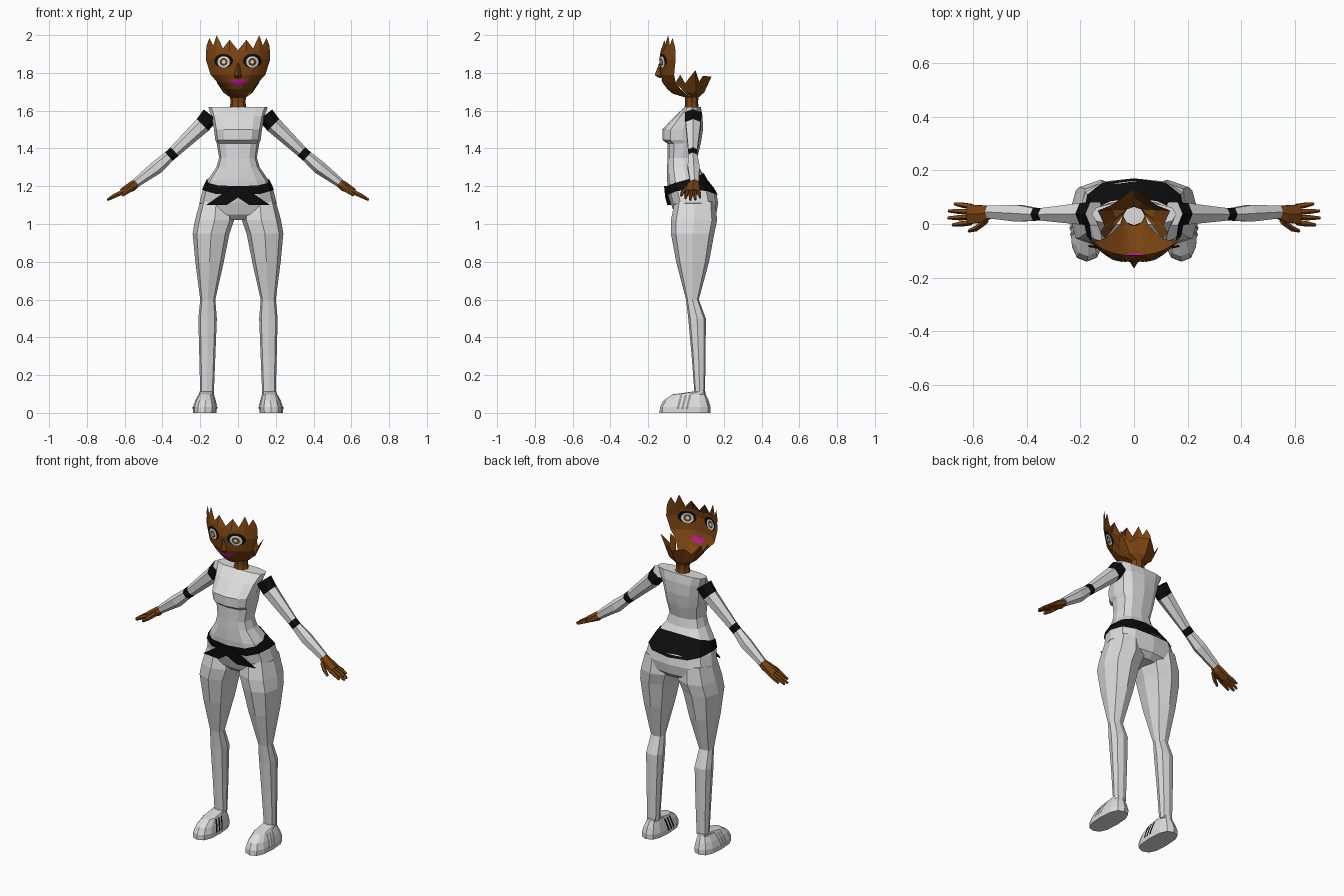
import bpy, bmesh, math
from mathutils import Vector
from mathutils.bvhtree import BVHTree

if "Cube" in bpy.data.objects:
    bpy.data.objects.remove(bpy.data.objects["Cube"])


def material(name, r, g, b):
    m = bpy.data.materials.new(name)
    m.diffuse_color = (r, g, b, 1)
    m.use_nodes = True
    m.node_tree.nodes["Principled BSDF"].inputs["Base Color"].default_value = m.diffuse_color
    return m


WHITE = material("white_suit", .72, .72, .72)
BLACK = material("black_trim", .004, .004, .004)
SKIN = material("brown_skin", .2, .058, .006)
LIP = material("magenta_lips", .55, .012, .3)
IRIS = material("dark_brown_iris", .1, .05, .02)
EYE = material("eye_white", .85, .83, .78)
GREY = material("grey_stripe", .3, .3, .3)


def loft(name, rings, mats, band=None, closed=True, caps=(False, False), mirror=False):
    """Skin a list of rings; band gives the material slot of each band."""
    bm = bmesh.new()
    vs = [[bm.verts.new(p) for p in r] for r in rings]
    n = len(vs[0])
    for i in range(len(vs) - 1):
        for j in range(n if closed else n - 1):
            k = (j + 1) % n
            f = bm.faces.new((vs[i][j], vs[i][k], vs[i + 1][k], vs[i + 1][j]))
            f.material_index = band[i] if band else 0
    for use, ring in zip(caps, (vs[0], vs[-1])):
        if use:
            bm.faces.new(ring)
    bmesh.ops.recalc_face_normals(bm, faces=bm.faces)
    tree = BVHTree.FromBMesh(bm)
    me = bpy.data.meshes.new(name)
    bm.to_mesh(me)
    bm.free()
    for m in mats:
        me.materials.append(m)
    ob = bpy.data.objects.new(name, me)
    bpy.context.collection.objects.link(ob)
    if mirror:
        ob.modifiers.new("mirror", 'MIRROR').use_mirror_merge = False
    return tree


def power(v, p):
    return math.copysign(abs(v) ** p, v)


def section(x0, x1, y0, y1, z, n=12, p=.75):
    """Rounded-box cross-section in the xy plane."""
    pts = []
    for i in range(n):
        a = 2 * math.pi * i / n
        pts.append(((x0 + x1) / 2 + (x1 - x0) / 2 * power(math.cos(a), p),
                    (y0 + y1) / 2 + (y1 - y0) / 2 * power(math.sin(a), p), z))
    return pts


def limb(name, path, mats, band=None, sides=6):
    """Tapered tube along (x, y, z, half width in y, half thickness)."""
    rings = []
    for i, (x, y, z, ry, rn) in enumerate(path):
        a, b = path[max(i - 1, 0)], path[min(i + 1, len(path) - 1)]
        d = Vector((b[0] - a[0], 0, b[2] - a[2])).normalized()
        nrm = Vector((-d.z, 0, d.x))
        rings.append([Vector((x, y + ry * math.cos(t), z)) + nrm * rn * math.sin(t)
                      for t in (2 * math.pi * (k + .5) / sides for k in range(sides))])
    loft(name, rings, mats, band, caps=(True, True), mirror=True)


# Torso: z, half width, front y, back y
TORSO = [(1.02, .10, -.03, .13), (1.05, .17, -.06, .16), (1.11, .205, -.08, .17),
         (1.17, .19, -.095, .16), (1.23, .163, -.10, .11), (1.30, .115, -.10, .07),
         (1.35, .10, -.098, .06), (1.425, .112, -.098, .078), (1.445, .12, -.125, .082),
         (1.50, .127, -.125, .09), (1.57, .14, -.06, .088), (1.62, .158, -.005, .078)]
loft("torso", [section(-w, w, f, b, z) for z, w, f, b in TORSO], [WHITE], caps=(True, True))


# Belt: follows the torso, higher at the back
def torso_point(i, z, grow):
    for lo, hi in zip(TORSO, TORSO[1:]):
        if lo[0] <= z <= hi[0]:
            t = (z - lo[0]) / (hi[0] - lo[0])
            w, f, b = (lo[k] + t * (hi[k] - lo[k]) for k in (1, 2, 3))
            return section(-w - grow, w + grow, f - grow, b + grow, z)[i]


belt = []
for row in range(4):
    ring = []
    for i in range(12):
        a = math.pi * i / 6
        top = 1.235 + .035 * math.sin(a)
        low = 1.152 + .03 * math.cos(a) ** 2
        ring.append(torso_point(i, low + (top - low) * row / 3, .006))
    belt.append(ring)
loft("belt", belt, [BLACK])

# Belt tails: thin plates crossing at the front
tail = [(0, 1.2), (.03, 1.2), (.085, 1.158), (.17, 1.10), (.06, 1.10), (0, 1.14)]
loft("belt_tail", [[(x, -.112 + .1 * (1.2 - z) + .12 * x + d, z) for x, z in tail]
                   for d in (-.004, .004)], [BLACK], caps=(True, True), mirror=True)

# Legs: z, inner x, outer x, front y, back y
LEG = [(1.12, .03, .2, -.06, .155), (1.02, .02, .228, -.08, .165), (.95, .045, .24, -.08, .15),
       (.8, .075, .226, -.052, .122), (.6, .12, .2, 0, .068), (.5, .112, .21, .012, .105),
       (.3, .12, .205, .03, .104), (.1, .128, .2, .045, .1)]
loft("leg", [section(a, b, f, k, z, 8) for z, a, b, f, k in LEG], [WHITE],
     caps=(True, True), mirror=True)

# Feet
FOOT = [(0, .115, .237, -.14, .13), (.03, .112, .237, -.138, .13), (.065, .12, .225, -.12, .12),
        (.098, .13, .207, -.07, .105), (.112, .13, .203, .03, .102)]
foot = loft("shoe", [section(a, b, f, k, z) for z, a, b, f, k in FOOT], [WHITE],
            caps=(True, True), mirror=True)


def project(tree, origin, direction, off):
    d = Vector(direction)
    hit = tree.ray_cast(Vector(origin), d)[0]
    return (hit if hit else Vector(origin) + d) + d * off


# Shoe stripes: black inside, grey outside
for side, x, d, mat in (("inner", 0, 1, BLACK), ("outer", 1, -1, GREY)):
    for k in range(3):
        rows = [[project(foot, (x, -.055 + .024 * k + .25 * z + w, z), (d, 0, 0), -.003)
                 for w in (0, .006, .012)] for z in (.02, .03, .048, .065, .08, .094)]
        loft(side + "_shoe_stripe", rows, [mat], closed=False, mirror=True)

# Arms with black shoulder and elbow bands
limb("arm", [(.145, .038, 1.578, .05, .046), (.187, .038, 1.525, .046, .044),
             (.336, .036, 1.384, .027, .031), (.366, .036, 1.357, .027, .030),
             (.43, .04, 1.30, .036, .036), (.54, .045, 1.217, .027, .024)],
     [WHITE, BLACK], [1, 0, 1, 0, 0])

# Hands
limb("palm", [(.53, .045, 1.223, .023, .02), (.56, .038, 1.2, .036, .026),
              (.615, .036, 1.168, .042, .019)], [SKIN])
for k in range(4):
    y0, y1 = .066 - .02 * k, .075 - .026 * k
    reach = (.668, .69, .692, .675)[k]
    zt = 1.17 - (reach - .61) * .52
    limb("finger", [(.605, y0, 1.172, .011, .013), ((.605 + reach) / 2, (y0 + y1) / 2,
                    (1.176 + zt) / 2, .011, .012), (reach, y1, zt, .006, .007)], [SKIN], sides=5)
limb("thumb", [(.55, .012, 1.2, .014, .014), (.585, -.015, 1.172, .012, .012),
               (.615, -.026, 1.15, .006, .007)], [SKIN], sides=5)

# Neck: open tube
loft("neck", [section(-r, r, .03 - r * .85, .03 + r * .85, z, 8, 1)
              for z, r in ((1.61, .046), (1.64, .04), (1.675, .042))], [SKIN])

# Face: open shell with a jagged top; rows are z, half width, centre y, edge y
cols = [(0, 1.92), (.27, 1.975), (.48, 1.93), (.68, 2.0), (.79, 1.945), (.91, 1.985), (1, 1.945)]
cols = [(-s, t) for s, t in cols[:0:-1]] + cols
FACE = [(1.67, .042, -.005, .03), (1.69, .052, -.07, -.002), (1.715, .078, -.10, -.03),
        (1.75, .108, -.122, -.055), (1.79, .145, -.135, -.063), (1.87, .17, -.142, -.055),
        (1.915, .169, -.134, -.055), (None, .166, -.116, -.06)]
face = loft("face", [[(s * w, c + (e - c) * abs(s) ** 2.5, z if z else t) for s, t in cols]
                     for z, w, c, e in FACE], [SKIN], closed=False)

# Nape: shallow open bowl with jagged rim
rim = [(.107, -.055, 1.75), (.125, -.03, 1.79), (.11, -.005, 1.745), (.135, .05, 1.815),
       (.085, .07, 1.755), (.055, .09, 1.785), (0, .135, 1.78)]
rim = rim + [(-x, y, z) for x, y, z in rim[-2::-1]]
base = [(.042 * math.cos(math.pi * i / 12), .03 + .036 * math.sin(math.pi * i / 12), 1.67)
        for i in range(13)]
middle = [(b[0] * .55 + r[0] * .45, b[1] * .55 + r[1] * .45, 1.697) for b, r in zip(base, rim)]
loft("nape", [base, middle, rim], [SKIN], closed=False)

# Nose: small wedge
loft("nose", [[(-.006, -.141, 1.85), (.006, -.141, 1.85), (0, -.143, 1.85)],
              [(-.02, -.134, 1.785), (.02, -.134, 1.785), (0, -.166, 1.788)],
              [(-.014, -.13, 1.772), (.014, -.13, 1.772), (0, -.14, 1.772)]],
     [SKIN], caps=(True, True))

# Eyes: stacked thin discs on both sides of the shell
for name, rx, rz, cz, mat, off in (("eyelash", .05, .037, 1.864, BLACK, .0017),
                                   ("eyeball", .033, .03, 1.858, EYE, .0027),
                                   ("iris", .021, .021, 1.858, IRIS, .0037),
                                   ("eye_glint", .010, .010, 1.858, EYE, .0047)):
    for sign in (-1, 1):
        rings = [[project(face, (.076 + rx * f * math.cos(a), -1, cz + rz * f * math.sin(a)),
                          (0, 1, 0), sign * off)
                  for a in (math.pi * k / 8 for k in range(16))] for f in (.01, .25, .5, .75, 1)]
        loft(name, rings, [mat], mirror=True)

# Lips
outline = [(-.048, 1.764, 1.76), (-.03, 1.764, 1.744), (-.015, 1.767, 1.734), (0, 1.76, 1.732),
           (.015, 1.767, 1.734), (.03, 1.764, 1.744), (.048, 1.764, 1.76)]
for sign in (-1, 1):
    loft("lips", [[project(face, (x, -1, t + (b - t) * f), (0, 1, 0), sign * .003)
                   for x, t, b in outline] for f in (0, .25, .5, .75, 1)], [LIP], closed=False)
